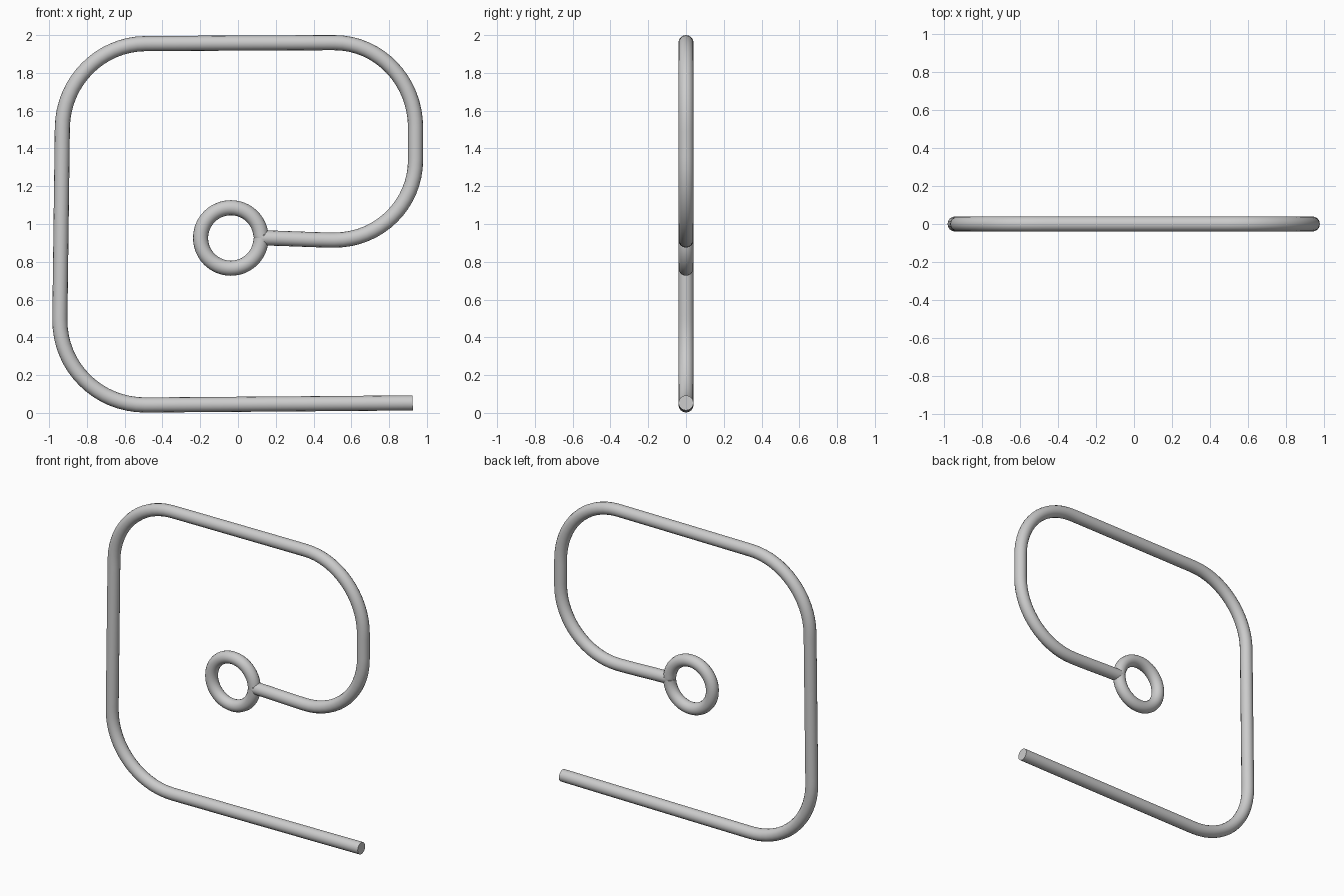
import bpy, math
from mathutils import Vector

if "Cube" in bpy.data.objects:
    bpy.data.objects.remove(bpy.data.objects["Cube"])

K = 0.5523  # handle ratio for a quarter circle


def v(x, z):
    return Vector((x, 0, z))


knots = []  # (left handle, point, right handle)

# eye ring: starts at its right side, runs down and once round
C, R = v(-0.038, 0.926), 0.16
for i in range(5):
    a = -i * math.pi / 2
    p = C + v(math.cos(a), math.sin(a)) * R
    t = v(math.sin(a), -math.cos(a)) * R * K
    knots.append([p - t, p, p + t])
knots[-1][2] = knots[-1][1] + v(0.1, 0)  # sharp turn into the shank

# rounded corners of the frame: (start, corner, end)
corners = [
    (v(0.51, 0.915), v(0.94, 0.913), v(0.94, 1.34)),
    (v(0.94, 1.51), v(0.94, 1.96), v(0.51, 1.96)),
    (v(-0.49, 1.955), v(-0.925, 1.952), v(-0.93, 1.51)),
    (v(-0.943, 0.495), v(-0.948, 0.04), v(-0.49, 0.042)),
]
for s, c, e in corners:
    h = (c - s) * K
    g = (c - e) * K
    knots.append([s - h * 0.5, s, s + h])
    knots.append([e + g, e, e - g * 0.5])

# free end of the bottom bar
end = v(0.925, 0.053)
knots.append([end - v(0.2, 0.002), end, end + v(0.2, 0.002)])

# sweep a round wire along the path
cu = bpy.data.curves.new("bent_wire_hook", 'CURVE')
cu.dimensions = '3D'
cu.bevel_depth = 0.04
cu.bevel_resolution = 6
cu.resolution_u = 16
cu.use_fill_caps = True
sp = cu.splines.new('BEZIER')
sp.bezier_points.add(len(knots) - 1)
for b, (l, p, r) in zip(sp.bezier_points, knots):
    b.handle_left_type = b.handle_right_type = 'FREE'
    b.co, b.handle_left, b.handle_right = p, l, r
ob = bpy.data.objects.new("bent_wire_hook", cu)
bpy.context.collection.objects.link(ob)

bpy.context.view_layer.objects.active = ob
ob.select_set(True)
bpy.ops.object.convert(target='MESH')
bpy.ops.object.shade_smooth_by_angle(angle=math.radians(40))
